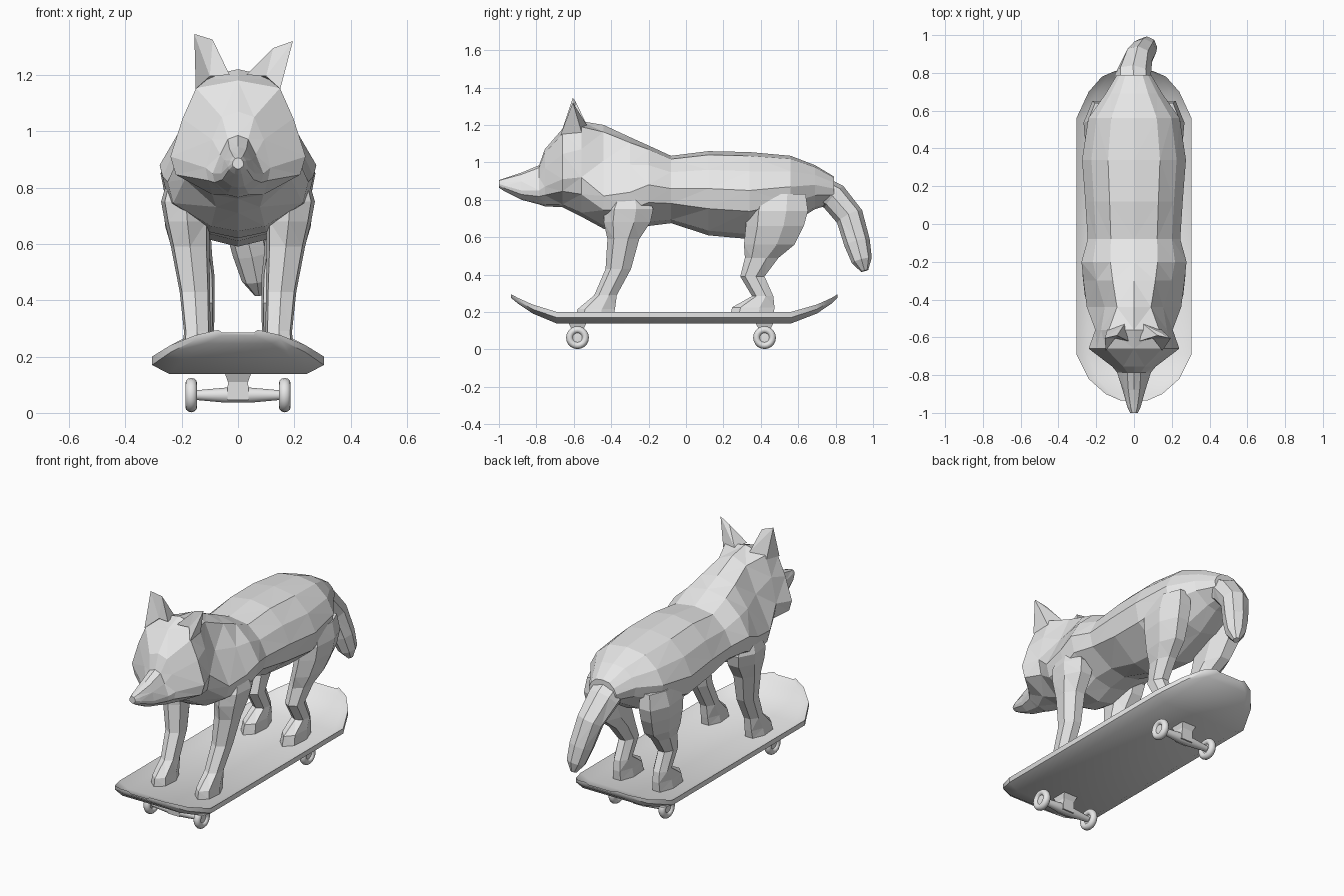
import bpy, bmesh, math
from mathutils import Vector

old = bpy.data.objects.get("Cube")
if old:
    bpy.data.objects.remove(old, do_unlink=True)

GREY = (0.8, 0.8, 0.8, 1)
mat = bpy.data.materials.new("plain_grey")
mat.use_nodes = True
mat.diffuse_color = GREY
mat.node_tree.nodes["Principled BSDF"].inputs["Base Color"].default_value = GREY


def finish(name, bm, smooth=False):
    """Turn a bmesh into a named object with the shared material."""
    bmesh.ops.recalc_face_normals(bm, faces=bm.faces)
    for f in bm.faces:
        f.smooth = smooth
    mesh = bpy.data.meshes.new(name)
    bm.to_mesh(mesh)
    bm.free()
    if smooth:
        mesh.set_sharp_from_angle(angle=math.radians(35))
    mesh.materials.append(mat)
    obj = bpy.data.objects.new(name, mesh)
    bpy.context.collection.objects.link(obj)


def loft(name, rings, smooth=False, closed=False):
    """Skin a list of equal-length point rings."""
    bm = bmesh.new()
    rows = [[bm.verts.new(p) for p in ring] for ring in rings]
    n = len(rows[0])
    pairs = list(zip(rows, rows[1:]))
    if closed:
        pairs.append((rows[-1], rows[0]))
    for a, b in pairs:
        for i in range(n):
            j = (i + 1) % n
            bm.faces.new((a[i], a[j], b[j], b[i]))
    if not closed:
        bm.faces.new(rows[0])
        bm.faces.new(rows[-1])
    if not smooth:
        bmesh.ops.triangulate(bm, faces=bm.faces, quad_method='SHORT_EDGE')
    finish(name, bm, smooth)


def mirrored(half, y):
    """Half outline (x, z) from top to bottom -> closed symmetric ring."""
    left = [(-x, z) for x, z in reversed(half) if x > 0]
    return [(x, y, z) for x, z in half + left]


# Head, neck and torso: y, top, bottom, half width, height of widest point,
# then optional width shares of the crown and the upper flank
TORSO = [
    (-1.0, .905, .865, .02, .885),
    (-.97, .915, .845, .035, .875),
    (-.88, .945, .8, .06, .85),
    (-.785, .985, .775, .09, .85, .4, .7),
    (-.755, 1.07, .765, .115, .87, .5, .8),
    (-.66, 1.18, .76, .24, .91, .62, .82),
    (-.56, 1.22, .71, .205, .92, .65, .85),
    (-.44, 1.2, .645, .25, .82, .36, .62),
    (-.3, 1.135, .62, .268, .84, .42, .74),
    (-.2, 1.09, .66, .278, .88, .45, .78),
    (-.08, 1.035, .675, .245, .86),
    (.12, 1.06, .61, .258, .86),
    (.34, 1.055, .59, .275, .85),
    (.56, 1.035, .67, .242, .87),
    (.69, .985, .75, .15, .88),
    (.79, .925, .78, .09, .86),
]


def torso_ring(y, top, bottom, w, zw, crown=.5, flank=.82):
    rise, drop = top - zw, zw - bottom
    return mirrored([(0, top), (w * crown, top - rise * .1), (w * flank, zw + rise * .5), (w, zw),
                     (w * .92, zw - drop * .43), (w * .38, bottom + drop * .1), (0, bottom)], y)


loft("head_and_body", [torso_ring(*s) for s in TORSO])

# Ears: cupped, blunt on the inner side, one tilted further out than the other
EAR_FACES = ("outer cup tip", "cup crest tip", "cup inner crest", "inner back crest",
             "back tip crest", "back rear tip", "rear outer tip",
             "outer rear cup", "rear back cup", "back inner cup")
for side, name, tip, crest in ((1, "left_ear", (.195, -.605, 1.32), (.125, -.59, 1.295)),
                               (-1, "right_ear", (.155, -.605, 1.345), (.09, -.59, 1.325))):
    bm = bmesh.new()
    corners = {"outer": (.15, -.67, 1.15), "inner": (.03, -.62, 1.2), "back": (.05, -.53, 1.2),
               "rear": (.14, -.555, 1.15), "cup": (.1, -.605, 1.195), "tip": tip, "crest": crest}
    verts = {k: bm.verts.new((side * x, y, z)) for k, (x, y, z) in corners.items()}
    for face in EAR_FACES:
        bm.faces.new([verts[k] for k in face.split()])
    finish(name, bm)

# Legs: height, centre x, centre y, half width, half depth
FRONT_LEG = [
    (.83, .19, -.3, .06, .09),
    (.75, .185, -.305, .088, .13),
    (.68, .18, -.315, .08, .125),
    (.59, .17, -.335, .068, .085),
    (.43, .153, -.362, .054, .068),
    (.29, .145, -.43, .047, .06),
    (.215, .145, -.48, .05, .1),
    (.17, .145, -.488, .055, .1),
]
HIND_LEG = [
    (.83, .175, .5, .07, .14),
    (.74, .182, .487, .085, .165),
    (.66, .178, .475, .08, .155),
    (.56, .16, .445, .068, .135),
    (.49, .14, .405, .056, .09),
    (.39, .13, .355, .047, .065),
    (.285, .13, .41, .045, .057),
    (.225, .13, .36, .05, .113),
    (.17, .13, .35, .055, .118),
]


def leg_ring(side, z, x, y, hw, hd):
    outline = ((0, -1), (.85, -.6), (1, .3), (.45, 1), (-.45, 1), (-1, .3), (-.85, -.6))
    return [(side * (x + hw * a), y + hd * b, z) for a, b in outline]


for side, word in ((1, "left"), (-1, "right")):
    loft("front_leg_" + word, [leg_ring(side, *s) for s in FRONT_LEG])
    loft("hind_leg_" + word, [leg_ring(side, *s) for s in HIND_LEG])

# Tail, hanging down and swinging to one side: x, y, z, half width, half thickness
TAIL = [
    (0, .68, .875, .1, .07),
    (-.005, .79, .815, .095, .078),
    (.02, .875, .71, .078, .075),
    (.05, .915, .57, .07, .07),
    (.068, .94, .475, .055, .055),
    (.075, .955, .42, .018, .02),
]


def tail_rings():
    spine = [Vector(s[:3]) for s in TAIL]
    for i, (p, s) in enumerate(zip(spine, TAIL)):
        along = spine[min(i + 1, len(spine) - 1)] - spine[max(i - 1, 0)]
        out = Vector((1, 0, 0)).cross(along).normalized()
        across = along.cross(out).normalized()
        turns = [math.tau * k / 8 for k in range(8)]
        yield [p + across * s[3] * math.cos(a) + out * s[4] * math.sin(a) for a in turns]


loft("tail", list(tail_rings()))

# Deck, dished between its raised rims: y, half width, rim top, rim bottom, underside
DECK = [
    (-.935, .07, .295, .285, .275),
    (-.9, .15, .276, .26, .246),
    (-.82, .24, .24, .215, .192),
    (-.69, .305, .2, .17, .138),
    (.56, .305, .2, .17, .138),
    (.7, .24, .24, .215, .192),
    (.78, .17, .276, .26, .246),
    (.81, .1, .295, .285, .275),
]
loft("deck", [mirrored([(w * .8, under + top - rim), (w, top), (w, rim), (w * .8, under)], y)
              for y, w, top, rim, under in DECK], True)


# Trucks and wheels
def lathe(name, x, y, profile, closed=False):
    """Revolve (offset, radius) points about an axle along x."""
    turns = [math.tau * k / 20 for k in range(20)]
    loft(name, [[(x + o, y + r * math.cos(a), .063 + r * math.sin(a)) for a in turns]
                for o, r in profile], True, closed)


tyre = [(.021 * math.cos(a), .042 + .019 * math.sin(a))
        for a in [math.tau * k / 12 for k in range(12)]]
for y, word in ((-.58, "front"), (.42, "rear")):
    hanger = [(.145, .048, .05), (.11, .036, .032), (.045, .038, .028)]
    loft(word + "_truck", [[(a * hw, y + b * hd, z) for a, b in ((-1, -1), (1, -1), (1, 1), (-1, 1))]
                           for z, hw, hd in hanger])
    lathe(word + "_axle", 0, y, [(-.17, .016), (-.14, .018), (-.04, .027),
                                 (.04, .027), (.14, .018), (.17, .016)])
    for side, hand in ((1, "left"), (-1, "right")):
        lathe(f"{word}_wheel_{hand}", side * .166, y, tyre, True)
        lathe(f"{word}_hub_{hand}", side * .166, y, [(-.01, .012), (-.009, .032), (.009, .032), (.01, .012)])
